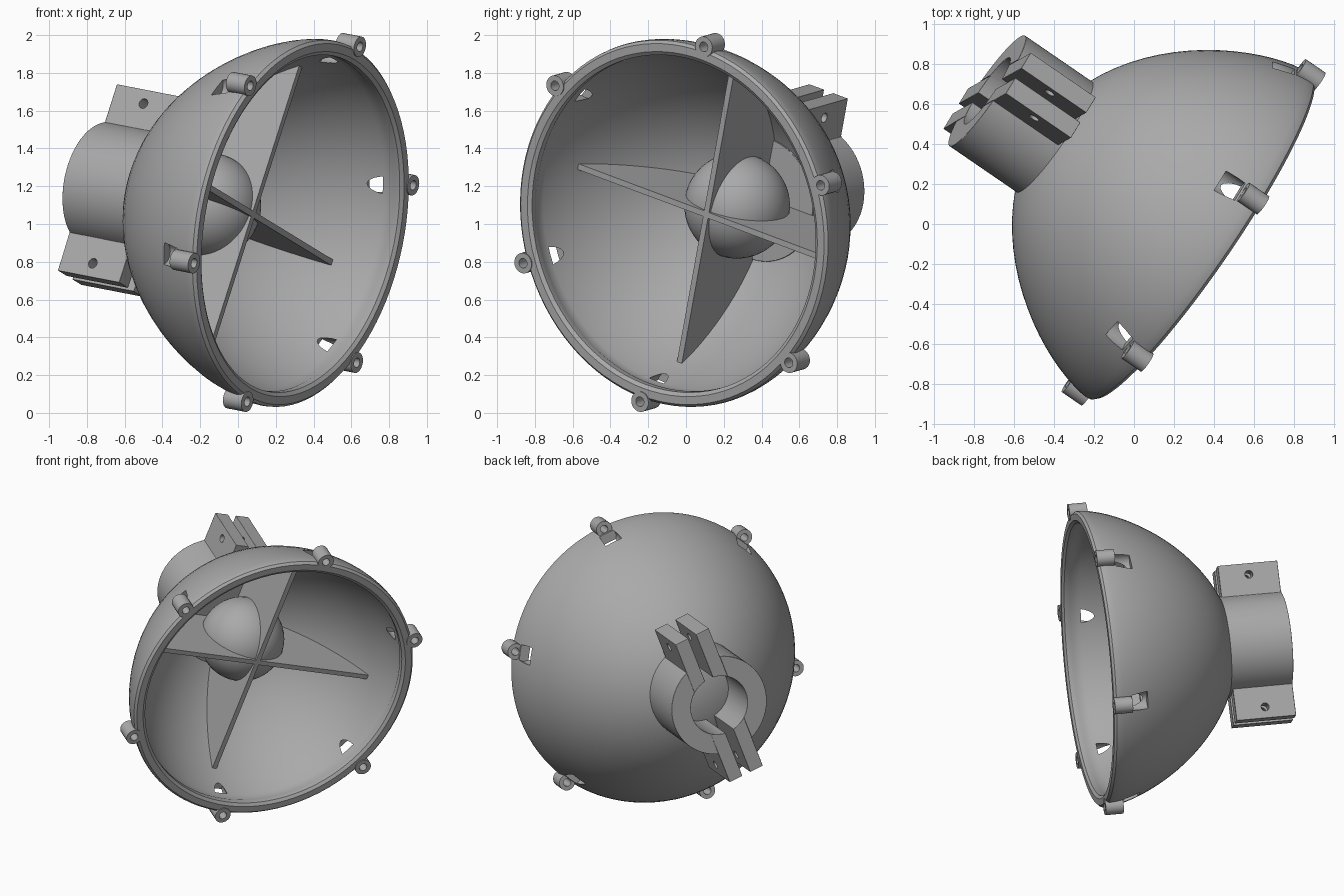
import bpy, bmesh, math
from mathutils import Matrix, Vector

cube = bpy.data.objects.get("Cube")
if cube:
    bpy.data.objects.remove(cube)

# Tilted frame: local z points out of the bowl opening, local y along the fins
N = Vector((0.814, -0.558, -0.158)).normalized()
A = Vector((0.3, 0.17, 0.945))
A = (A - A.dot(N) * N).normalized()
B = A.cross(N)
FRAME = Matrix.Translation((0.315, -0.053, 1.005)) @ Matrix((B, A, N)).transposed().to_4x4()

grey = bpy.data.materials.new("warm_grey")
grey.use_nodes = True
COLOR = (0.4, 0.4, 0.4, 1)
grey.diffuse_color = COLOR
grey.node_tree.nodes["Principled BSDF"].inputs["Base Color"].default_value = COLOR


def finish(name, bm):
    bmesh.ops.recalc_face_normals(bm, faces=bm.faces)
    mesh = bpy.data.meshes.new(name)
    bm.to_mesh(mesh)
    bm.free()
    mesh.materials.append(grey)
    ob = bpy.data.objects.new(name, mesh)
    bpy.context.collection.objects.link(ob)
    ob.matrix_world = FRAME
    return ob


def cylinder(name, radius, z0, z1, x=0, y=0, segs=24, rot=Matrix()):
    bm = bmesh.new()
    place = rot @ Matrix.Translation((x, y, (z0 + z1) / 2))
    bmesh.ops.create_cone(bm, cap_ends=True, segments=segs, radius1=radius,
                          radius2=radius, depth=z1 - z0, matrix=place)
    return finish(name, bm)


def box(name, size, center):
    bm = bmesh.new()
    place = Matrix.Translation(center) @ Matrix.Diagonal((*size, 1))
    bmesh.ops.create_cube(bm, size=1, matrix=place)
    return finish(name, bm)


def select(ob):
    bpy.ops.object.select_all(action='DESELECT')
    ob.select_set(True)
    bpy.context.view_layer.objects.active = ob


def boolean(ob, tool, operation='DIFFERENCE'):
    tool.hide_render = True
    mod = ob.modifiers.new("boolean", 'BOOLEAN')
    mod.operation, mod.object, mod.solver = operation, tool, 'EXACT'
    select(ob)
    bpy.ops.object.modifier_apply(modifier=mod.name)
    bpy.data.objects.remove(tool)


def smooth(ob):
    select(ob)
    bpy.ops.object.shade_smooth_by_angle(angle=math.radians(35))


def dome(radius, depth, start, end, steps=22):
    """Points (r, z) of the bowl curve between two angles in degrees."""
    pts = []
    for i in range(steps + 1):
        u = math.radians(start + (end - start) * i / steps)
        pts.append((radius * math.sin(u), -depth * max(math.cos(u), 0) ** 1.316))
    return pts


# Bowl: outer curve, rim lip, inner curve, spun round the axis
lip = [(0.983, 0.018), (0.968, 0.034), (0.925, 0.034), (0.905, 0.02), (0.905, -0.02)]
profile = dome(0.985, 0.95, 0, 90) + lip + dome(0.92, 0.89, 84, 0)
bm = bmesh.new()
verts = [bm.verts.new((r, 0, z)) for r, z in profile]
edges = [bm.edges.new(pair) for pair in zip(verts, verts[1:])]
bmesh.ops.spin(bm, geom=verts + edges, cent=(0, 0, 0), axis=(0, 0, 1),
               angle=math.tau, steps=96, use_duplicate=False)
bmesh.ops.remove_doubles(bm, verts=bm.verts, dist=0.0005)
bowl = finish("bowl", bm)

# Six screw ears on the rim, each with a hole and a pocket through the wall behind
spots = [(math.cos(math.radians(a)), math.sin(math.radians(a))) for a in range(30, 390, 60)]
for cx, cy in spots:
    boolean(bowl, cylinder("ear", 0.055, -0.08, 0.04, cx, cy), 'UNION')
for cx, cy in spots:
    boolean(bowl, cylinder("pocket", 0.06, -0.2, -0.09, cx * 0.94, cy * 0.94))
    boolean(bowl, cylinder("screw_hole", 0.026, -0.15, 0.1, cx, cy))
smooth(bowl)

# Ball in the middle of the bowl
bm = bmesh.new()
bmesh.ops.create_uvsphere(bm, u_segments=48, v_segments=24, radius=0.28,
                          matrix=Matrix.Translation((0, 0, -0.58)))
smooth(finish("center_ball", bm))

# Four fins from the ball to the inner wall
FIN = 0.032
outline = [(0, -0.285)] + [(r, z) for r, z in dome(0.94, 0.91, 90, 0) if z < -0.29]
outline.insert(1, (0.85, -0.285))
for i in range(4):
    bm = bmesh.new()
    face = bm.faces.new([bm.verts.new((r, -FIN / 2, z)) for r, z in outline])
    extruded = bmesh.ops.extrude_face_region(bm, geom=[face])["geom"]
    moved = [v for v in extruded if isinstance(v, bmesh.types.BMVert)]
    bmesh.ops.translate(bm, verts=moved, vec=(0, FIN, 0))
    bmesh.ops.rotate(bm, verts=bm.verts, matrix=Matrix.Rotation(i * math.pi / 2, 3, 'Z'))
    smooth(finish(f"fin_{i + 1}", bm))

# Split clamp socket on the back
BACK, MID = -1.29, -1.09
clamp = cylinder("clamp_socket", 0.335, BACK, -0.8, segs=64)
boolean(clamp, box("flanges", (0.25, 1.05, 0.4), (0, 0, MID)), 'UNION')
boolean(clamp, cylinder("bore", 0.2, BACK - 0.1, -0.9, segs=48))
boolean(clamp, box("slot", (0.06, 1.3, 0.5), (0, 0, BACK + 0.15)))
across = Matrix.Rotation(math.pi / 2, 4, 'Y')
for side in (-1, 1):
    boolean(clamp, cylinder("bolt_hole", 0.026, -0.3, 0.3, -MID, side * 0.45, rot=across))
bevel = clamp.modifiers.new("soft_edges", 'BEVEL')
bevel.width, bevel.segments, bevel.angle_limit = 0.012, 2, math.radians(40)
smooth(clamp)
